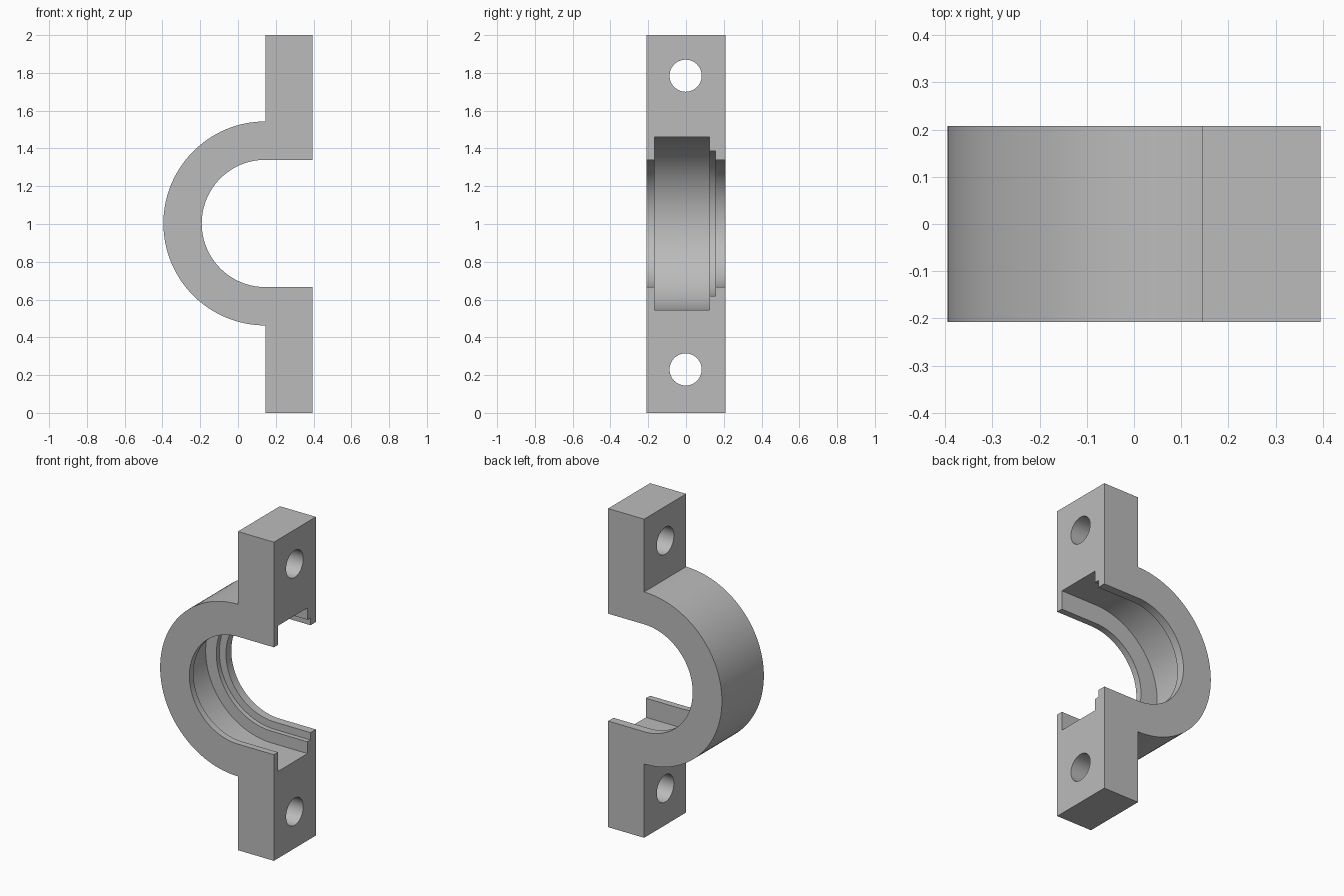
import bpy
import bmesh
from math import sin, cos, pi, radians

cube = bpy.data.objects.get("Cube")
if cube:
    bpy.data.objects.remove(cube, do_unlink=True)

AXIS_X, AXIS_Z = 0.145, 1.003    # bore axis, at the back of the flanges
FACE_X = 0.395                   # flat mating face
HALF_WIDTH = 0.208
SEGMENTS = 64

grey = bpy.data.materials.new("plain grey")
grey.use_nodes = True
grey.diffuse_color = (0.5, 0.5, 0.5, 1)
grey.node_tree.nodes["Principled BSDF"].inputs["Base Color"].default_value = (0.5, 0.5, 0.5, 1)


def half_round(radius):
    """Semicircle bulging to -x, running from the top to the bottom."""
    return [(AXIS_X - radius * sin(pi * i / SEGMENTS),
             AXIS_Z + radius * cos(pi * i / SEGMENTS)) for i in range(SEGMENTS + 1)]


def prism(name, outline, y0, y1):
    """Extrude an x-z outline along y."""
    bm = bmesh.new()
    face = bm.faces.new([bm.verts.new((x, y0, z)) for x, z in outline])
    grown = bmesh.ops.extrude_face_region(bm, geom=[face])
    moved = [v for v in grown["geom"] if isinstance(v, bmesh.types.BMVert)]
    bmesh.ops.translate(bm, verts=moved, vec=(0, y1 - y0, 0))
    bmesh.ops.recalc_face_normals(bm, faces=bm.faces)
    mesh = bpy.data.meshes.new(name)
    bm.to_mesh(mesh)
    bm.free()
    obj = bpy.data.objects.new(name, mesh)
    bpy.context.collection.objects.link(obj)
    mesh.materials.append(grey)
    return obj


def cut(target, cutter):
    """Subtract the cutter, then remove it."""
    cutter.hide_render = True
    mod = target.modifiers.new("cut", "BOOLEAN")
    mod.operation = "DIFFERENCE"
    mod.solver = "EXACT"
    mod.object = cutter
    bpy.ops.object.select_all(action="DESELECT")
    bpy.context.view_layer.objects.active = target
    target.select_set(True)
    bpy.ops.object.modifier_apply(modifier=mod.name)
    bpy.data.objects.remove(cutter, do_unlink=True)


def channel(name, radius, y0, y1):
    """Half-round slot that opens through the mating face."""
    end = FACE_X + 0.1
    outline = [(end, AXIS_Z + radius)] + half_round(radius) + [(end, AXIS_Z - radius)]
    return prism(name, outline, y0, y1)


# Clamp body: half-round shell with an upright flange above and below
outline = [(FACE_X, 2), (AXIS_X, 2)] + half_round(0.54) + [(AXIS_X, 0), (FACE_X, 0)]
clamp = prism("half_clamp", outline, -HALF_WIDTH, HALF_WIDTH)

# Through bore, wide inner groove and narrow stepped groove
cut(clamp, channel("bore_cutter", 0.337, -0.5, 0.5))
cut(clamp, channel("groove_cutter", 0.457, -0.167, 0.125))
cut(clamp, channel("step_cutter", 0.383, 0.1, 0.155))

# Bolt holes through both flanges
for z in (1.785, 0.23):
    bpy.ops.mesh.primitive_cylinder_add(vertices=48, radius=0.085, depth=0.6,
                                        location=(0.27, -0.002, z), rotation=(0, pi / 2, 0))
    hole = bpy.context.object
    hole.name = "bolt_hole_cutter"
    hole.data.materials.append(grey)
    cut(clamp, hole)

bpy.ops.object.select_all(action="DESELECT")
clamp.select_set(True)
bpy.context.view_layer.objects.active = clamp
bpy.ops.object.shade_smooth_by_angle(angle=radians(30))
